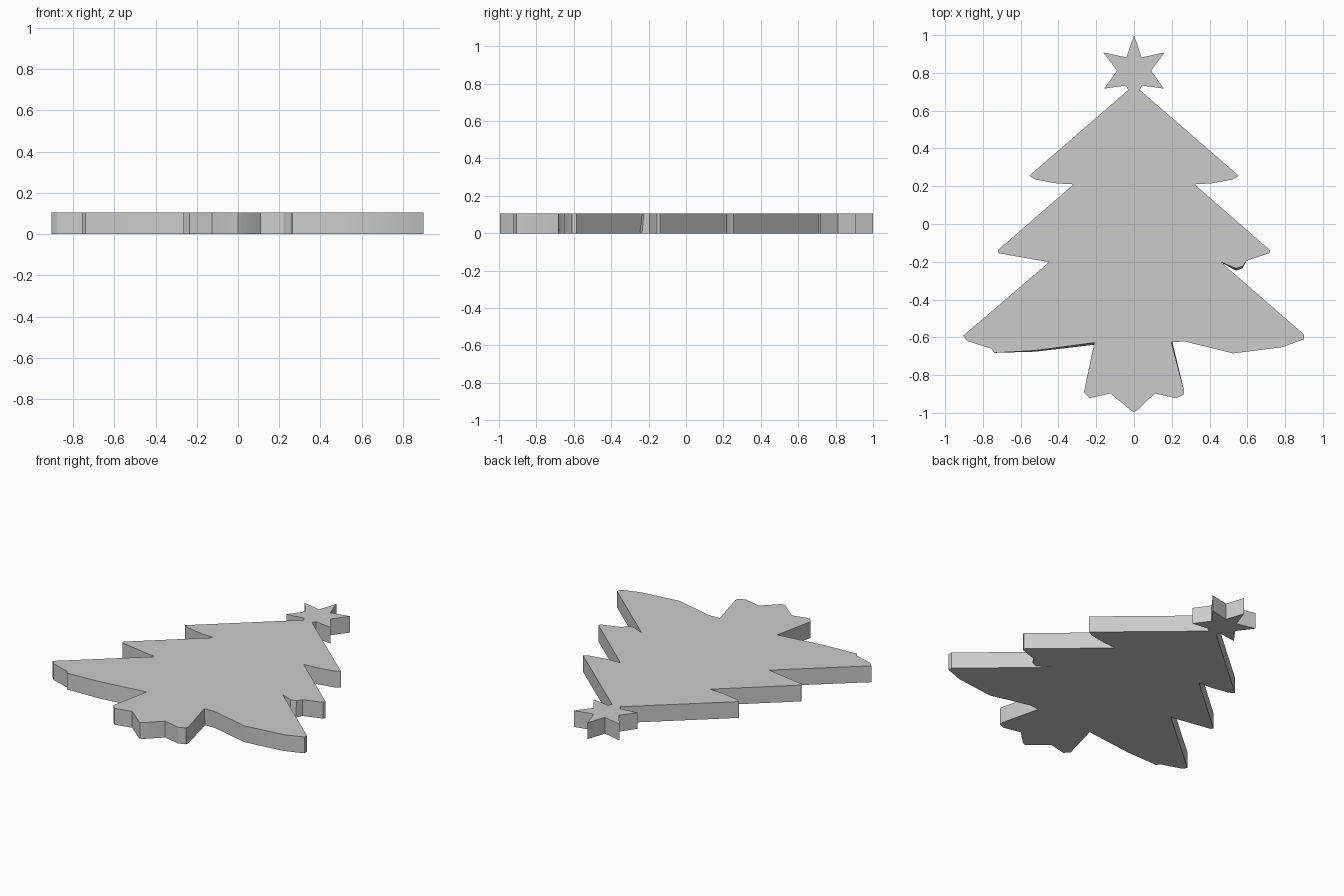
import bpy, bmesh
from math import radians

if "Cube" in bpy.data.objects:
    bpy.data.objects.remove(bpy.data.objects["Cube"])

HEIGHT = 0.105

# Right half of star and upper tiers, from the star tip down (mirrored for the left)
upper = [(0.04, 0.882), (0.162, 0.908), (0.09, 0.812), (0.158, 0.717),
         (0.042, 0.733), (0.03, 0.71), (0.555, 0.255), (0.52, 0.235),
         (0.41, 0.215), (0.32, 0.21), (0.722, -0.14), (0.715, -0.155)]

# Right side: middle tier underside, bottom tier, trunk
right = [(0.595, -0.195), (0.575, -0.225), (0.54, -0.235), (0.46, -0.202),
         (0.9, -0.585), (0.9, -0.61), (0.785, -0.652), (0.525, -0.685),
         (0.27, -0.622), (0.197, -0.625), (0.265, -0.88), (0.262, -0.905),
         (0.22, -0.922), (0.11, -0.897), (0.018, -0.985)]

# Left side: same parts, with its own slightly hand-cut edge
left = [(-0.45, -0.202), (-0.905, -0.592), (-0.88, -0.62), (-0.755, -0.66),
        (-0.74, -0.682), (-0.525, -0.67), (-0.21, -0.628), (-0.265, -0.89),
        (-0.235, -0.922), (-0.125, -0.897), (-0.018, -0.985)]

outline = ([(0, 1.0)] + upper + right + [(0, -0.995)] + left[::-1]
           + [(-x, y) for x, y in upper[::-1]])

# Points whose lower edge leans away from the upper edge
lean = {(0.575, -0.225): (0, -0.01), (0.54, -0.235): (0, -0.012),
        (-0.525, -0.67): (0, -0.006), (-0.21, -0.628): (0.012, -0.01),
        (0.197, -0.625): (0.006, 0)}


def slab(name, points, height):
    bm = bmesh.new()
    top = [bm.verts.new((x, y, height)) for x, y in points]
    low = []
    for p in points:
        dx, dy = lean.get(p, (0, 0))
        low.append(bm.verts.new((p[0] + dx, p[1] + dy, 0)))
    bm.faces.new(top)
    bm.faces.new(low[::-1])
    n = len(points)
    for i in range(n):
        j = (i + 1) % n
        bm.faces.new((top[i], top[j], low[j], low[i]))
    bmesh.ops.recalc_face_normals(bm, faces=bm.faces)
    bmesh.ops.triangulate(bm, faces=[f for f in bm.faces if len(f.verts) > 4])
    mesh = bpy.data.meshes.new(name)
    bm.to_mesh(mesh)
    bm.free()
    obj = bpy.data.objects.new(name, mesh)
    bpy.context.collection.objects.link(obj)
    return obj


# Flat tree with star and trunk in one piece
tree = slab("tree_slab", outline, HEIGHT)
bpy.context.view_layer.objects.active = tree
tree.select_set(True)
bpy.ops.object.shade_smooth_by_angle(angle=radians(30))
